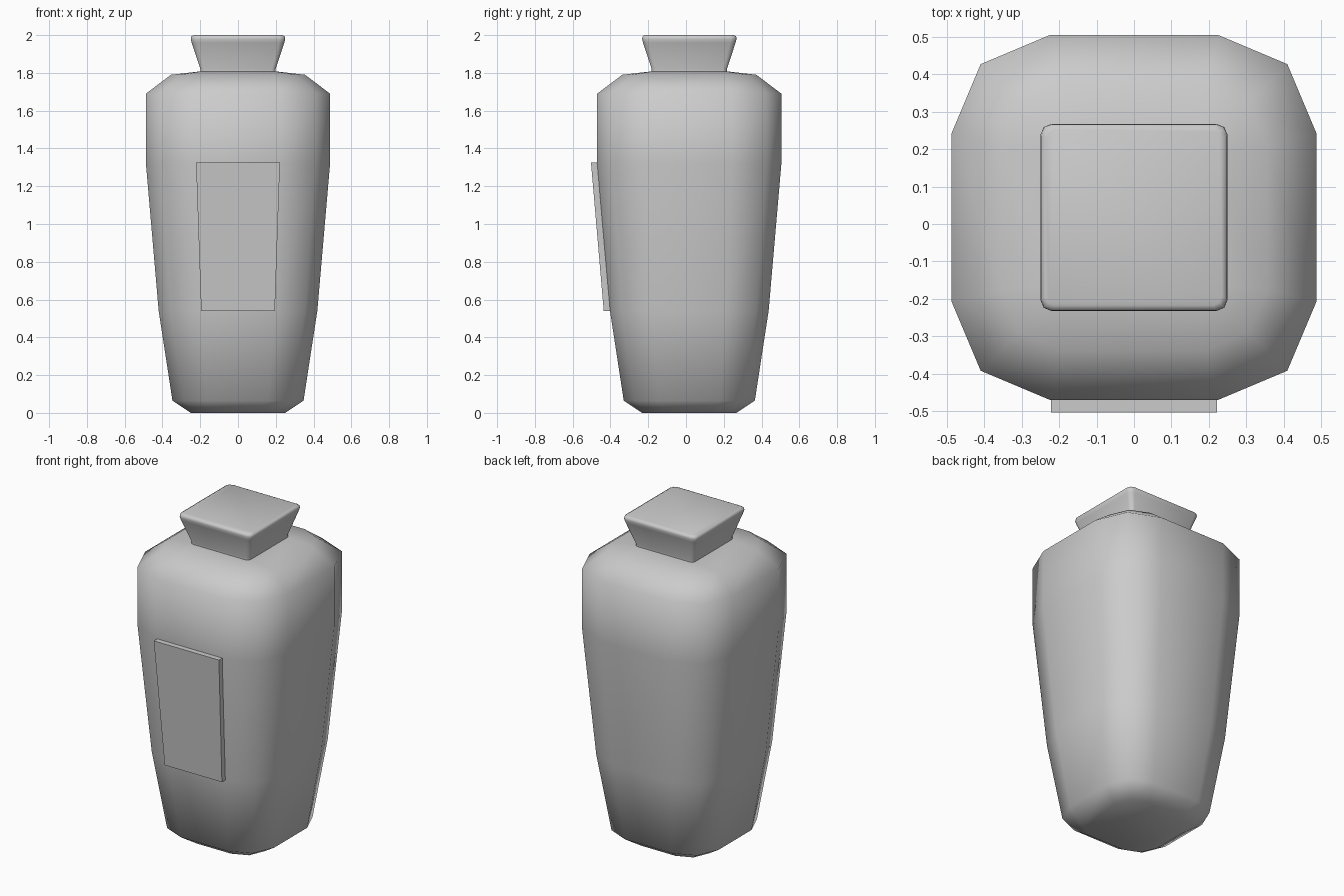
import bpy, bmesh
from math import radians

if "Cube" in bpy.data.objects:
    bpy.data.objects.remove(bpy.data.objects["Cube"])

CY = 0.0175  # body centre in y


def ring(bm, half, z, flat, corner):
    """Twelve-sided rounded square: flat and corner are fractions of half."""
    a, c, h = half * flat, half * corner, half
    quarter = [(h, a), (c, c), (a, h)]
    pts = []
    for _ in range(4):
        pts += quarter
        quarter = [(-y, x) for x, y in quarter]
    return [bm.verts.new((x, y + CY, z)) for x, y in pts]


def finish(name, bm, angle):
    bmesh.ops.recalc_face_normals(bm, faces=bm.faces[:])
    me = bpy.data.meshes.new(name)
    bm.to_mesh(me)
    bm.free()
    ob = bpy.data.objects.new(name, me)
    bpy.context.collection.objects.link(ob)
    bpy.ops.object.select_all(action='DESELECT')
    ob.select_set(True)
    bpy.context.view_layer.objects.active = ob
    bpy.ops.object.shade_smooth_by_angle(angle=radians(angle))
    return ob


def loft(name, profile, angle):
    bm = bmesh.new()
    rings = [ring(bm, *p) for p in profile]
    for lo, hi in zip(rings, rings[1:]):
        for i in range(12):
            j = (i + 1) % 12
            bm.faces.new((lo[i], lo[j], hi[j], hi[i]))
    bm.faces.new(rings[0][::-1])
    bm.faces.new(rings[-1])
    return finish(name, bm, angle)


# Tapered body: half width, height, flat fraction, corner fraction
F, C = 0.46, 0.84
body = loft("vase_body", [
    (0.25, 0.0, F, C), (0.347, 0.065, F, C), (0.42, 0.54, F, C),
    (0.4875, 1.32, F, C), (0.4875, 1.69, F, C), (0.355, 1.79, 0.54, 0.86),
    (0.2, 1.808, 0.9, 0.97)], 60)
# crisp rim round the flat base
attr = body.data.attributes.get("sharp_edge") or \
    body.data.attributes.new("sharp_edge", 'BOOLEAN', 'EDGE')
for e in body.data.edges:
    if all(body.data.vertices[v].co.z < 0.01 for v in e.vertices):
        attr.data[e.index].value = True

# Flared square neck with softened rim
loft("neck_cap", [
    (0.2, 1.80, 0.9, 0.97), (0.199, 1.82, 0.9, 0.97),
    (0.245, 1.96, 0.88, 0.965), (0.25, 1.98, 0.88, 0.965),
    (0.248, 1.993, 0.88, 0.965), (0.235, 2.0, 0.9, 0.97)], 60)

# Raised front panel following the taper
bm = bmesh.new()
rows = []
for y_off in (0.02, -0.033):
    rows.append([bm.verts.new((x, CY - half + y_off, z)) for x, half, z in (
        (-0.195, 0.42, 0.54), (0.195, 0.42, 0.54),
        (0.222, 0.4875, 1.325), (-0.222, 0.4875, 1.325))])
back, front = rows
bm.faces.new(front)
bm.faces.new(back[::-1])
for i in range(4):
    j = (i + 1) % 4
    bm.faces.new((back[i], back[j], front[j], front[i]))
finish("front_panel", bm, 30)
